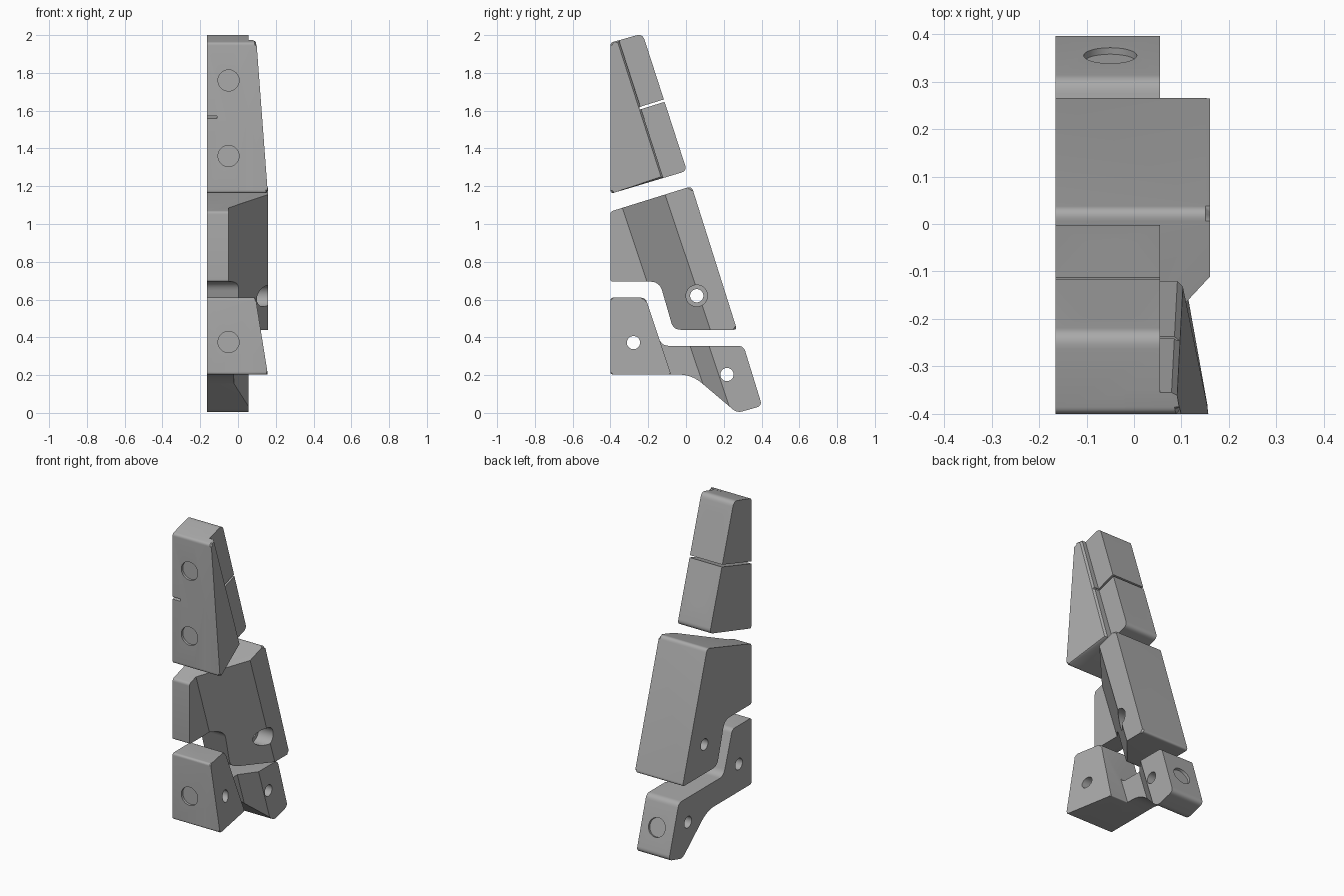
import bpy, bmesh
from math import radians
from mathutils import Vector

if "Cube" in bpy.data.objects:
    bpy.data.objects.remove(bpy.data.objects["Cube"], do_unlink=True)

grey = bpy.data.materials.new("plain_grey")
grey.use_nodes = True
COLOUR = (0.4, 0.4, 0.4, 1)
grey.diffuse_color = COLOUR
grey.node_tree.nodes["Principled BSDF"].inputs["Base Color"].default_value = COLOUR

LEFT = -0.165      # flat mounting side
INNER = 0.055      # outer face of the brackets
LEAN = 0.335       # backward lean of the slanted edges


def link(name, bm):
    bmesh.ops.recalc_face_normals(bm, faces=bm.faces[:])
    mesh = bpy.data.meshes.new(name)
    bm.to_mesh(mesh)
    bm.free()
    mesh.materials.append(grey)
    obj = bpy.data.objects.new(name, mesh)
    bpy.context.scene.collection.objects.link(obj)
    return obj


def rounded(profile, steps=6):
    """Round each (y, z, radius) corner of a side profile."""
    out = []
    for i, (y, z, r) in enumerate(profile):
        p = Vector((y, z))
        if r == 0:
            out.append(p)
            continue
        before = (Vector(profile[i - 1][:2]) - p).normalized()
        after = (Vector(profile[(i + 1) % len(profile)][:2]) - p).normalized()
        a, b = p + before * r, p + after * r
        for k in range(steps + 1):
            t = k / steps
            out.append(a * (1 - t) ** 2 + p * 2 * t * (1 - t) + b * t ** 2)
    return out


def prism(name, profile, x_left, x_right, chamfer=0):
    """Extrude a side profile from x_left to x_right(y, z)."""
    bm = bmesh.new()
    pts = rounded(profile)
    a = [bm.verts.new((x_left, *p)) for p in pts]
    b = [bm.verts.new((x_right(*p), *p)) for p in pts]
    bm.faces.new(a)
    outer = bm.faces.new(b)
    for i in range(len(pts)):
        bm.faces.new((a[i - 1], a[i], b[i], b[i - 1]))
    if chamfer:
        bmesh.ops.bevel(bm, geom=list(outer.edges), offset=chamfer, segments=1,
                        affect='EDGES', clamp_overlap=True)
    return link(name, bm)


def leaning_cutter(section, z_ref):
    """Plan section (x, y) swept along the lean."""
    bm = bmesh.new()
    low, high = [[bm.verts.new((x, y - LEAN * (z - z_ref), z)) for x, y in section]
                 for z in (-0.5, 2.5)]
    bm.faces.new(low)
    bm.faces.new(high)
    for i in range(len(section)):
        bm.faces.new((low[i - 1], low[i], high[i], high[i - 1]))
    return link("cutter", bm)


def rod(start, end, radius):
    start, end = Vector(start), Vector(end)
    axis = end - start
    bm = bmesh.new()
    bmesh.ops.create_cone(bm, cap_ends=True, segments=40, radius1=radius,
                          radius2=radius, depth=axis.length)
    turn = axis.to_track_quat('Z', 'Y')
    for v in bm.verts:
        v.co = turn @ v.co + (start + end) / 2
    return link("cutter", bm)


def combine(obj, tool, operation='DIFFERENCE'):
    mod = obj.modifiers.new("combine", 'BOOLEAN')
    mod.operation, mod.solver, mod.object = operation, 'EXACT', tool
    graph = bpy.context.evaluated_depsgraph_get()
    mesh = bpy.data.meshes.new_from_object(obj.evaluated_get(graph))
    obj.modifiers.clear()
    obj.data = mesh
    bpy.data.objects.remove(tool, do_unlink=True)


def screw_hole(obj, y, z, floor, hole=0.035, head=0.057):
    combine(obj, rod((-0.5, y, z), (0.5, y, z), hole))
    combine(obj, rod((floor, y, z), (0.5, y, z), head))


def disc_recess(obj, y, z, normal, depth=0.015):
    centre, n = Vector((-0.05, y, z)), Vector(normal).normalized()
    combine(obj, rod(centre - n * depth, centre + n * 0.03, 0.056))


def flat(x):
    return lambda y, z: x


FRONT, BACK = (0, -1, 0), (0, 1, 0.32)

# Upper segment: bracket plus tapering outer wedge
upper = prism("upper_segment", [
    (-0.4, 1.16, 0.02), (0.005, 1.281, 0.03), (-0.23, 2.008, 0.035),
    (-0.4, 1.96, 0.015)], LEFT, flat(INNER))
wedge = prism("upper_wedge", [
    (-0.4, 1.16, 0.02), (-0.12, 1.244, 0), (-0.355, 1.973, 0),
    (-0.4, 1.96, 0.015)], -0.02,
    lambda y, z: 0.158 - 0.075 * (z - 1.16) - 0.18 * (y + 0.4), 0.018)
combine(upper, wedge, 'UNION')
for y, z in ((-0.278, 1.78), (-0.203, 1.415)):
    screw_hole(upper, y, z, 0.0)
for y, z in ((-0.205, 1.688), (-0.163, 1.558)):
    screw_hole(upper, y, z, 0.025, 0.016, 0.033)
for y, z in ((-0.05, 1.452), (-0.18, 1.853)):
    disc_recess(upper, y, z, BACK)
for z in (1.76, 1.36):
    disc_recess(upper, -0.4, z, FRONT)


# Thin slit dividing the bracket
def slit(y_start, x_end):
    ends = [(y, 1.633 + 0.31 * (y + 0.18)) for y in (y_start, 0.1)]
    profile = [(y, z - 0.007, 0) for y, z in ends] + [(y, z + 0.007, 0) for y, z in ends[::-1]]
    return prism("cutter", profile, -0.3, flat(x_end))


combine(upper, slit(-0.245, 0.3))
combine(upper, slit(-0.5, -0.11))

# Middle segment: leaning block with a slanted front corner
middle = prism("middle_segment", [
    (-0.4, 0.695, 0.012), (-0.14, 0.695, 0.05), (-0.067, 0.44, 0.04),
    (0.27, 0.44, 0.02), (0.03, 1.2, 0.025), (-0.4, 1.066, 0.015)],
    LEFT, flat(0.16), 0.022)
combine(middle, leaning_cutter([
    (-0.05, -1.2), (-0.05, -0.275), (0.16, -0.025), (0.3, 0.142), (0.3, -1.2)], 0.9))
for y, z in ((-0.06, 0.978), (0.057, 0.62)):
    screw_hole(middle, y, z, 0.06)

# Lower segment: rear foot, narrowed bridge and front block
lower = prism("lower_segment", [
    (-0.4, 0.203, 0.015), (0.03, 0.203, 0.07), (0.27, 0.0, 0.03),
    (0.403, 0.037, 0.03), (0.305, 0.355, 0.03), (-0.13, 0.355, 0.04),
    (-0.215, 0.61, 0.025), (-0.4, 0.61, 0.015)], LEFT, flat(INNER))
combine(lower, leaning_cutter([
    (-0.02, -0.17), (-0.02, 0.04), (0.055, 0.14), (0.2, 0.333), (0.2, -0.17)], 0.3))
block = prism("front_block", [
    (-0.4, 0.203, 0.015), (-0.079, 0.203, 0.01), (-0.215, 0.61, 0.025),
    (-0.4, 0.61, 0.015)], LEFT,
    lambda y, z: 0.158 - 0.16 * (z - 0.203) - 0.18 * (y + 0.4), 0.018)
combine(lower, block, 'UNION')
for y, z in ((-0.278, 0.372), (0.217, 0.203)):
    screw_hole(lower, y, z, 0.0)
disc_recess(lower, 0.355, 0.193, BACK)
disc_recess(lower, -0.4, 0.375, FRONT)

# Smooth the rounded edges, keep the hard ones
for obj in (upper, middle, lower):
    bpy.ops.object.select_all(action='DESELECT')
    obj.select_set(True)
    bpy.context.view_layer.objects.active = obj
    bpy.ops.object.shade_smooth_by_angle(angle=radians(30))
